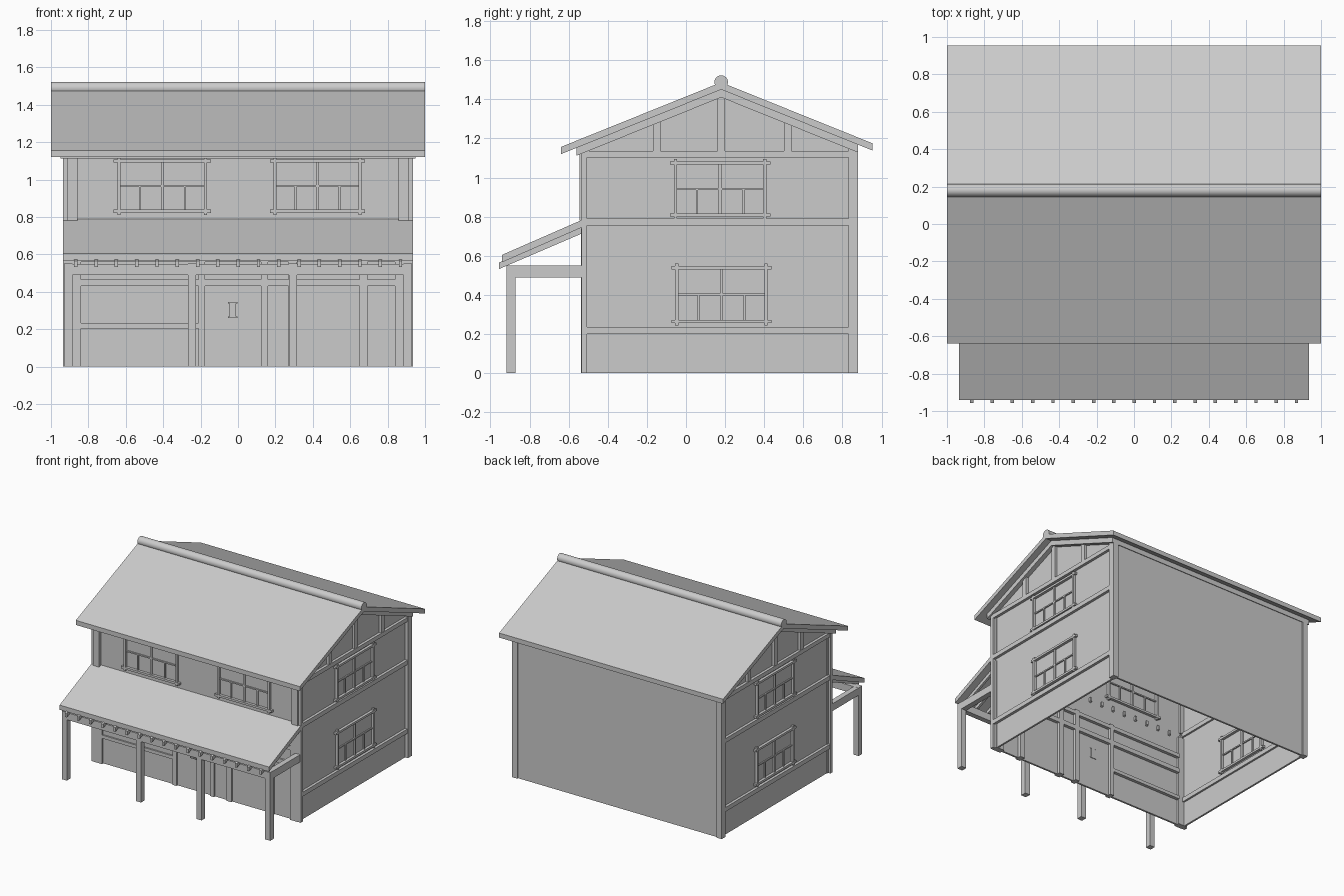
import bpy, math

cube = bpy.data.objects.get("Cube")
if cube:
    bpy.data.objects.remove(cube, do_unlink=True)

mat = bpy.data.materials.new("plain_grey")
mat.use_nodes = True
GREY = (0.6, 0.6, 0.6, 1)
mat.diffuse_color = GREY
mat.node_tree.nodes["Principled BSDF"].inputs["Base Color"].default_value = GREY


def add_mesh(name, verts, faces):
    me = bpy.data.meshes.new(name)
    me.from_pydata(verts, [], faces)
    me.materials.append(mat)
    ob = bpy.data.objects.new(name, me)
    bpy.context.collection.objects.link(ob)
    return ob


def prism(name, profile, x0, x1):
    """Extrude a (y, z) outline, listed counter-clockwise, along x."""
    n = len(profile)
    verts = [(x, y, z) for x in (x0, x1) for y, z in profile]
    faces = [list(range(n))[::-1], list(range(n, 2 * n))]
    faces += [(i, (i + 1) % n, (i + 1) % n + n, i + n) for i in range(n)]
    return add_mesh(name, verts, faces)


def box(name, x0, x1, y0, y1, z0, z1):
    return prism(name, [(y0, z0), (y1, z0), (y1, z1), (y0, z1)], x0, x1)


def sided_box(name, x0, x1, *rest):
    """Box on the left (+x) and its mirror on the right."""
    box("left_" + name, x0, x1, *rest)
    box("right_" + name, -x1, -x0, *rest)


RIDGE, SLOPE, APEX = 0.18, 0.403, 1.487
FRONT, BACK, SIDE = -0.535, 0.88, 0.935


def roof_z(y, drop=0):
    return APEX - drop - SLOPE * abs(y - RIDGE)


def gable_slab(name, y0, y1, top, bottom, half):
    ys = (y0, RIDGE, y1)
    under = [(y, roof_z(y, bottom)) for y in ys]
    over = [(y, roof_z(y, top)) for y in reversed(ys)]
    prism(name, under + over, -half, half)


# Main roof, lining and round ridge
gable_slab("main_roof", -0.64, 0.955, 0, 0.037, 1.0)
gable_slab("roof_lining", -0.56, BACK, 0.037, 0.077, 0.948)
ring = [(RIDGE + 0.035 * math.cos(a * math.pi / 8),
         1.488 + 0.035 * math.sin(a * math.pi / 8)) for a in range(16)]
ridge = prism("ridge_roll", ring, -1.0, 1.0)
for p in ridge.data.polygons:
    p.use_smooth = len(p.vertices) == 4

# Walls
gable = [(-0.52, 0), (0.865, 0), (0.865, roof_z(0.865, 0.06)),
         (RIDGE, roof_z(RIDGE, 0.06)), (-0.52, roof_z(-0.52, 0.06))]
prism("left_wall", gable, 0.895, 0.91)
prism("right_wall", gable, -0.91, -0.895)
box("front_wall", -0.91, 0.91, -0.52, -0.505, 0, 1.16)
box("back_wall", -0.91, 0.91, 0.855, 0.87, 0, 1.16)

# Corner posts
sided_box("back_post", 0.89, SIDE, 0.83, BACK, 0, 1.16)
sided_box("front_edge_post", 0.88, SIDE, FRONT, -0.507, 0, 1.16)
sided_box("lower_front_post", 0.84, 0.915, FRONT - 0.002, -0.49, 0, 0.74)
sided_box("upper_front_post", 0.858, 0.915, FRONT - 0.01, -0.49, 0.78, 1.16)

# Side wall bands and gable posts
for label, z0, z1 in (("sill", 0.2, 0.235), ("floor", 0.755, 0.79), ("eave", 1.102, 1.135)):
    sided_box(label + "_band", 0.88, SIDE - 0.003, -0.52, 0.85, z0, z1)
for label, y in (("front", -0.15), ("middle", RIDGE), ("rear", 0.52)):
    sided_box(label + "_gable_post", 0.88, SIDE - 0.005, y - 0.02, y + 0.02,
              1.13, roof_z(y, 0.06))


def window(name, place, u0, u1, z0, z1):
    """Frame with overhanging rails and a lattice; place maps to x or y walls."""
    w, over, mid, c = 0.017, 0.02, (z0 + z1) / 2, (u0 + u1) / 2
    for label, z in (("bottom", z0), ("top", z1 - w)):
        place(f"{name}_{label}_rail", u0 - over, u1 + over, z, z + w, 0.022)
    for label, u in (("first", u0), ("last", u1 - w)):
        place(f"{name}_{label}_jamb", u, u + w, z0 - 0.012, z1 + 0.012, 0.02)
    place(name + "_mullion", c - 0.008, c + 0.008, z0, z1, 0.012)
    place(name + "_crossbar", u0, u1, mid - 0.005, mid + 0.005, 0.01)
    for k in (1, 3):
        u = u0 + (u1 - u0) * k / 4
        place(f"{name}_bar_{k}", u - 0.005, u + 0.005, z0, mid, 0.01)


def on_front(name, u0, u1, z0, z1, d):
    box(name, u0, u1, -0.52 - d, -0.505 + d, z0, z1)


def on_side(name, u0, u1, z0, z1, d):
    sided_box(name, 0.895 - d, 0.91 + d, u0, u1, z0, z1)


window("upper_right_window", on_front, -0.645, -0.165, 0.822, 1.108)
window("upper_left_window", on_front, 0.19, 0.66, 0.822, 1.108)
window("upper_side_window", on_side, -0.062, 0.412, 0.8, 1.083)
window("lower_side_window", on_side, -0.055, 0.418, 0.255, 0.548)

# Shop front: posts, lintel, rail and door pull
for label, x0, x1 in (("door_right", -0.21, -0.176), ("door_left", 0.123, 0.16),
                      ("inner_left", 0.27, 0.315), ("bay_left", 0.65, 0.692)):
    box(label + "_post", x0, x1, FRONT, -0.48, 0, 0.6)
box("shop_lintel", -0.84, 0.84, FRONT + 0.003, -0.48, 0.43, 0.465)
box("shop_upper_beam", -0.84, 0.84, FRONT + 0.003, -0.48, 0.56, 0.59)
box("shop_rail", -0.84, -0.19, FRONT + 0.003, -0.48, 0.205, 0.232)
box("door_pull", -0.045, -0.01, -0.532, -0.5, 0.265, 0.338)
for z in (0.26, 0.338):
    box("door_pull_cap", -0.053, -0.002, -0.536, -0.5, z, z + 0.007)

# Porch roof with rafters
def lean(name, y0, y1, top0, top1, thick, x0, x1):
    prism(name, [(y0, top0 - thick), (y1, top1 - thick), (y1, top1), (y0, top0)], x0, x1)


lean("porch_roof", -0.94, -0.51, 0.605, 0.793, 0.038, -SIDE, SIDE)
for i in range(17):
    x = -0.867 + i * 0.1085
    lean(f"rafter_{i + 1}", -0.957, -0.49, 0.565, 0.765, 0.033, x - 0.009, x + 0.009)

# Porch posts and beams
for label, x in (("far_right", -0.908), ("right", -0.246), ("left", 0.294), ("far_left", 0.908)):
    box(label + "_porch_post", x - 0.0225, x + 0.0225, -0.918, -0.872, 0, 0.55)
box("porch_front_beam", -0.93, 0.93, -0.916, -0.874, 0.49, 0.548)
sided_box("porch_side_beam", 0.886, 0.93, -0.9, -0.52, 0.49, 0.549)
